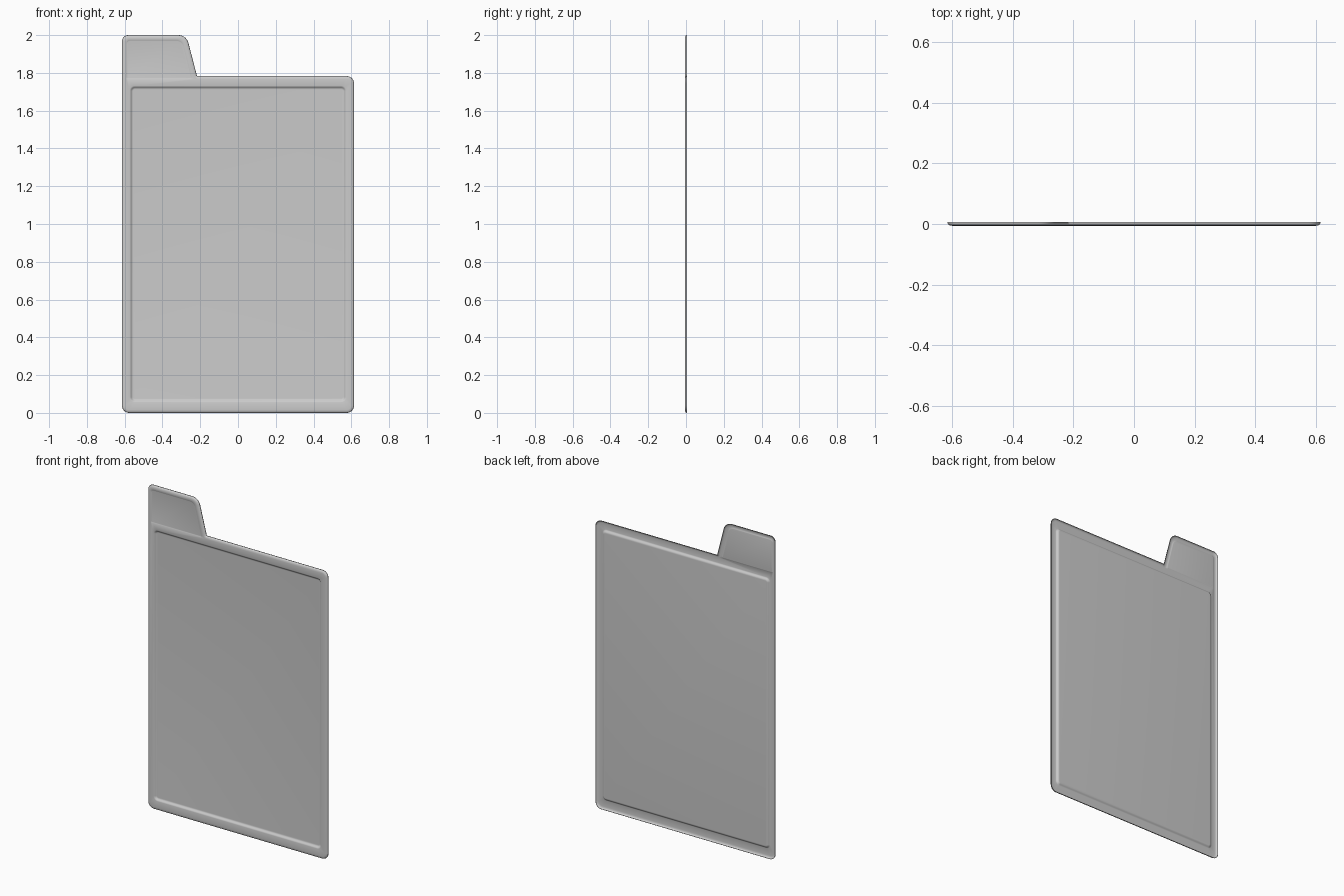
import bpy, bmesh, math
from mathutils import Vector

if "Cube" in bpy.data.objects:
    bpy.data.objects.remove(bpy.data.objects["Cube"])

SEG = 8  # segments per rounded corner


def rounded(points, inset):
    """Inset a counter-clockwise (x, z, radius) outline and round its corners."""
    pts = [Vector(p[:2]) for p in points]
    n, out = len(pts), []
    for i in range(n):
        a = (pts[i] - pts[i - 1]).normalized()
        b = (pts[(i + 1) % n] - pts[i]).normalized()
        na, nb = Vector((-a.y, a.x)), Vector((-b.y, b.x))
        miter = (na + nb) / (1 + na.dot(nb))
        turn = a.cross(b)
        sign = 1 if turn > 0 else -1
        r = max(points[i][2] - sign * inset, 0.002)
        centre = pts[i] + miter * (inset + sign * r)
        start = -na * sign
        angle = math.atan2(turn, a.dot(b))
        for k in range(SEG + 1):
            t = angle * k / SEG
            c, s = math.cos(t), math.sin(t)
            d = Vector((start.x * c - start.y * s, start.x * s + start.y * c))
            out.append(centre + d * r)
    return out


def stepped_loops(bm, points, profile):
    """Skin nested outlines following an (inset, depth) profile."""
    loops = [[bm.verts.new((p.x, y, p.y)) for p in rounded(points, d)]
             for d, y in profile]
    for lo, hi in zip(loops, loops[1:]):
        for i in range(len(lo)):
            j = (i + 1) % len(lo)
            bm.faces.new((lo[i], lo[j], hi[j], hi[i]))
    return loops


def loop_edges(bm, loop):
    result = []
    for i, v in enumerate(loop):
        w = loop[(i + 1) % len(loop)]
        result.append(bm.edges.get((v, w)) or bm.edges.new((v, w)))
    return result


# Outlines as x, z, corner radius
outer = [(-0.615, 0, 0.04), (0.615, 0, 0.04), (0.615, 1.783, 0.04),
         (-0.217, 1.783, 0.006), (-0.273, 2.0, 0.055), (-0.615, 2.0, 0.035)]
window = [(-0.574, 0.056, 0.028), (0.574, 0.056, 0.028),
          (0.574, 1.732, 0.028), (-0.574, 1.732, 0.028)]
label = [(-0.592, 1.768, 0.008), (-0.242, 1.768, 0.008),
         (-0.294, 1.974, 0.04), (-0.592, 1.974, 0.018)]

bm = bmesh.new()

# Rolled outer edge
rim = stepped_loops(bm, outer, [(0, 0.006), (0.0005, 0.002), (0.003, -0.002),
                                (0.008, -0.005), (0.017, -0.006)])
# Pressed main panel and shallow tab panel
press = stepped_loops(bm, window, [(0, -0.006), (0.004, -0.005), (0.008, -0.002),
                                   (0.012, 0.002), (0.016, 0.0037), (0.02, 0.004)])
tab = stepped_loops(bm, label, [(0, -0.006), (0.003, -0.0045), (0.006, -0.004)])
bm.faces.new(press[-1])
bm.faces.new(tab[-1])

# Flat frame between the edge and both recesses
edges = loop_edges(bm, rim[-1]) + loop_edges(bm, press[0]) + loop_edges(bm, tab[0])
bmesh.ops.triangle_fill(bm, use_beauty=True, edges=edges, normal=(0, -1, 0))

bmesh.ops.recalc_face_normals(bm, faces=bm.faces)
bm.normal_update()
if max(bm.faces, key=lambda f: f.calc_area()).normal.y > 0:
    bmesh.ops.reverse_faces(bm, faces=bm.faces)

mesh = bpy.data.meshes.new("tabbed_divider_card")
bm.to_mesh(mesh)
bm.free()
card = bpy.data.objects.new("tabbed_divider_card", mesh)
bpy.context.collection.objects.link(card)

# Sheet thickness
solid = card.modifiers.new("sheet_thickness", 'SOLIDIFY')
solid.thickness = 0.002
solid.offset = -1

bpy.context.view_layer.objects.active = card
card.select_set(True)
bpy.ops.object.shade_smooth_by_angle(angle=math.radians(40))
